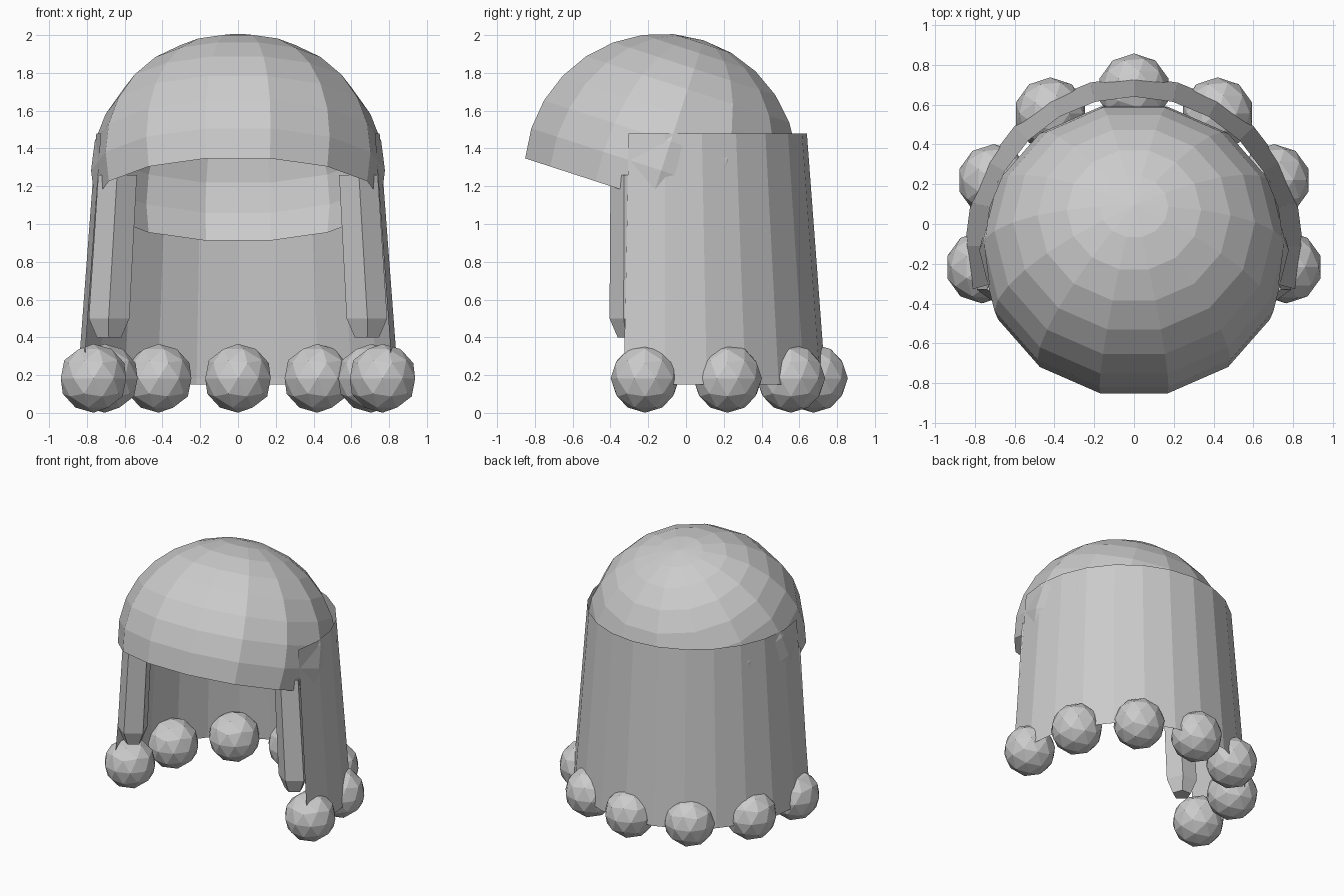
import bpy, bmesh
from math import sin, cos, pi, radians
from mathutils import Matrix, Vector

cube = bpy.data.objects.get("Cube")
if cube:
    bpy.data.objects.remove(cube)

grey = bpy.data.materials.new("hair_grey")
grey.use_nodes = True
colour = (0.6, 0.6, 0.6, 1)
grey.diffuse_color = colour
grey.node_tree.nodes["Principled BSDF"].inputs["Base Color"].default_value = colour


def finish(bm, name):
    mesh = bpy.data.meshes.new(name)
    bm.to_mesh(mesh)
    bm.free()
    mesh.materials.append(grey)
    obj = bpy.data.objects.new(name, mesh)
    bpy.context.collection.objects.link(obj)
    return obj


def skin(bm, rings, closed):
    # Joins successive rows of points with quads
    rows = [[bm.verts.new(p) for p in ring] for ring in rings]
    for a, b in zip(rows, rows[1:]):
        n = len(a)
        for i in range(n if closed else n - 1):
            j = (i + 1) % n
            bm.faces.new((a[i], a[j], b[j], b[i]))
    return rows


# Cap: ellipsoid cut one ring below its equator, tipped back
bm = bmesh.new()
sides, levels = 14, 7
width, depth, height = 0.778, 0.742, 0.725
rings = []
for k in range(-1, levels):
    t = k * pi / 2 / levels
    turns = [(i + 0.5) * 2 * pi / sides for i in range(sides)]
    rings.append([(width * cos(t) * sin(a), -depth * cos(t) * cos(a), height * sin(t))
                  for a in turns])
rows = skin(bm, rings, True)
pole = bm.verts.new((0, 0, height))
for i in range(sides):
    bm.faces.new((rows[-1][i], rows[-1][(i + 1) % sides], pole))
bm.transform(Matrix.Translation((0, -0.131, 1.283)) @ Matrix.Rotation(radians(-18), 4, "X"))
finish(bm, "hair_cap")

# Back curtain: thin flared sheet open at the front
bm = bmesh.new()
skin(bm, [[(r * sin(radians(a)), r * cos(radians(a)) - 0.11, z)
           for a in range(105, -106, -15)]
          for r, z in ((0.85, 0.15), (0.75, 1.48))], False)
finish(bm, "back_hair")

# Front locks: five-sided strands with tapered tips
section = [Vector(p) for p in ((0.685, -0.405), (0.79, -0.33), (0.745, -0.21),
                               (0.62, -0.21), (0.575, -0.33))]
centre = sum(section, Vector((0, 0))) / len(section)
for side, label in ((1, "left"), (-1, "right")):
    bm = bmesh.new()
    rings = []
    for z, scale, shift in ((0.4, 0.6, 0), (0.5, 1, 0), (1.26, 0.95, -0.045)):
        pts = [centre + (p - centre) * scale for p in section]
        rings.append([(side * (p.x + shift), p.y, z) for p in pts])
    rows = skin(bm, rings, True)
    bm.faces.new(rows[0])
    bm.faces.new(rows[-1])
    bmesh.ops.recalc_face_normals(bm, faces=bm.faces)
    finish(bm, "front_lock_" + label)

# Beads along the lower hem
beads = [(0, 0.675)]
for x, y in ((0.42, 0.555), (0.705, 0.22), (0.765, -0.217)):
    beads += [(x, y), (-x, y)]
for n, (x, y) in enumerate(beads):
    bm = bmesh.new()
    bmesh.ops.create_icosphere(bm, subdivisions=2, radius=0.182,
                               matrix=Matrix.Translation((x, y, 0.183)))
    finish(bm, f"hem_bead_{n + 1}")
